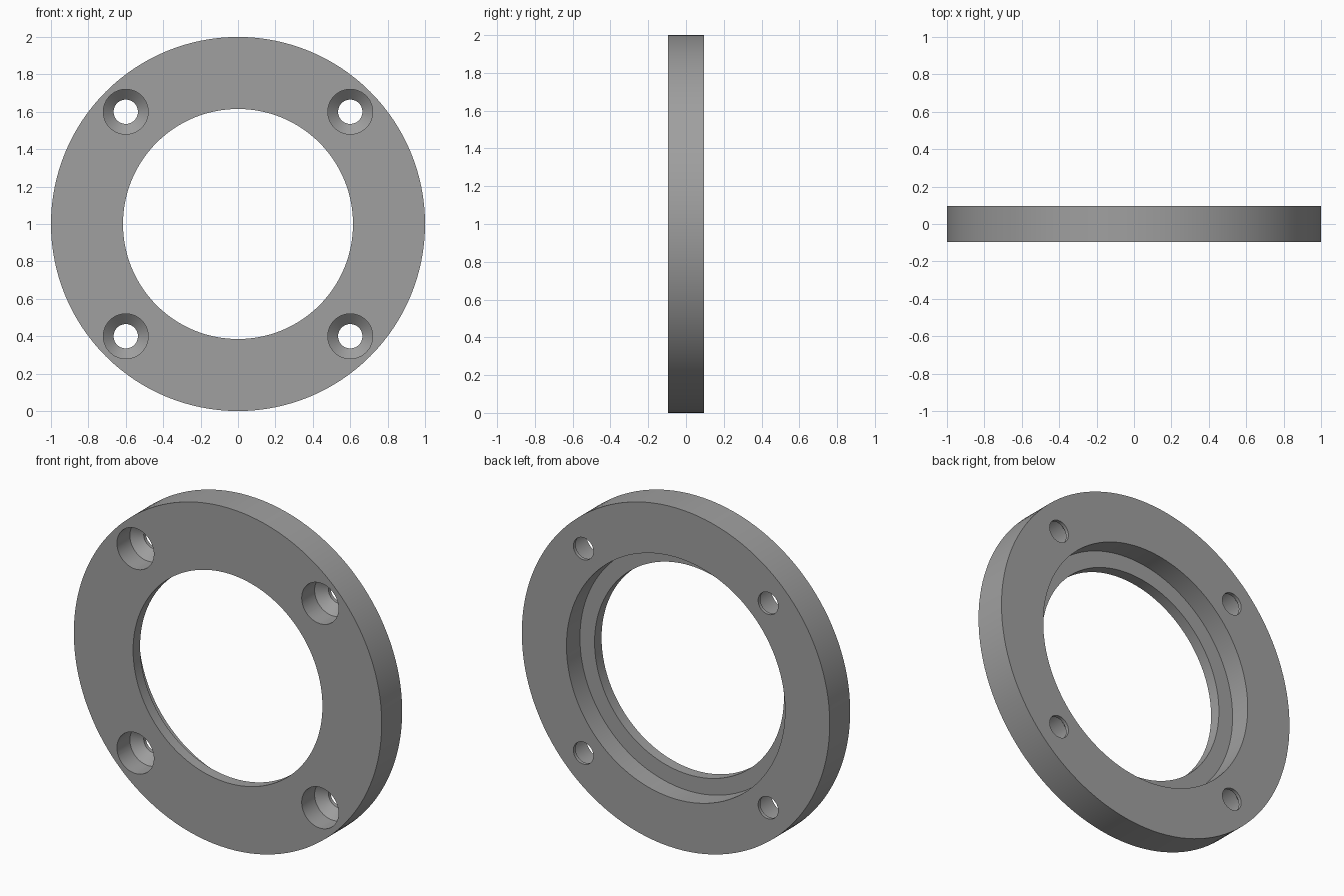
import bpy, bmesh, math

if "Cube" in bpy.data.objects:
    bpy.data.objects.remove(bpy.data.objects["Cube"])

T = 0.095            # half thickness
HOLE = 0.6           # bolt hole offset from the centre

grey = bpy.data.materials.new("mid_grey")
grey.diffuse_color = (0.35, 0.35, 0.35, 1)
grey.use_nodes = True
grey.node_tree.nodes["Principled BSDF"].inputs["Base Color"].default_value = grey.diffuse_color


def lathe(name, profile, sides, x=0, z=0):
    """Revolve a closed (radius, y) profile about the y axis; radius 0 becomes a pole."""
    bm = bmesh.new()
    rings = []
    for r, y in profile:
        if r == 0:
            rings.append([bm.verts.new((x, y, z))] * sides)
        else:
            rings.append([bm.verts.new((x + r * math.cos(2 * math.pi * i / sides), y,
                                        z + r * math.sin(2 * math.pi * i / sides)))
                          for i in range(sides)])
    for k in range(len(rings)):
        a, b = rings[k], rings[(k + 1) % len(rings)]
        for i in range(sides):
            j = (i + 1) % sides
            corners = list(dict.fromkeys((a[i], a[j], b[j], b[i])))
            if len(corners) > 2:
                bm.faces.new(corners)
    bmesh.ops.recalc_face_normals(bm, faces=bm.faces)
    mesh = bpy.data.meshes.new(name)
    bm.to_mesh(mesh)
    bm.free()
    mesh.materials.append(grey)
    obj = bpy.data.objects.new(name, mesh)
    bpy.context.collection.objects.link(obj)
    return obj


# Flange ring with a stepped bore: narrow lip at the front, wide recess at the back
ring = lathe("flange_ring", [(1, -T), (1, T), (0.71, T), (0.71, T - 0.125),
                             (0.615, T - 0.125), (0.615, -T)], 128, 0, 1)

# Four bolt holes: deep counterbore, conical seat, small through hole
bolt = [(0, -T - 0.05), (0.12, -T - 0.05), (0.12, -T + 0.12),
        (0.065, -T + 0.17), (0.065, T + 0.05), (0, T + 0.05)]
for sx in (-1, 1):
    for sz in (-1, 1):
        cutter = lathe("bolt_hole_cutter", bolt, 48, sx * HOLE, 1 + sz * HOLE)
        cutter.hide_render = True
        cutter.hide_set(True)
        cut = ring.modifiers.new("bolt_hole", 'BOOLEAN')
        cut.operation = 'DIFFERENCE'
        cut.solver = 'EXACT'
        cut.object = cutter

# Apply the cuts, then remove the helpers
bpy.context.view_layer.update()
result = bpy.data.meshes.new_from_object(
    ring.evaluated_get(bpy.context.evaluated_depsgraph_get()))
ring.modifiers.clear()
ring.data = result
for o in [o for o in bpy.data.objects if o is not ring and o.name.startswith("bolt_hole_cutter")]:
    bpy.data.objects.remove(o)

# Smooth round walls, sharp rims
bpy.context.view_layer.objects.active = ring
ring.select_set(True)
bpy.ops.object.shade_smooth_by_angle(angle=math.radians(30))
